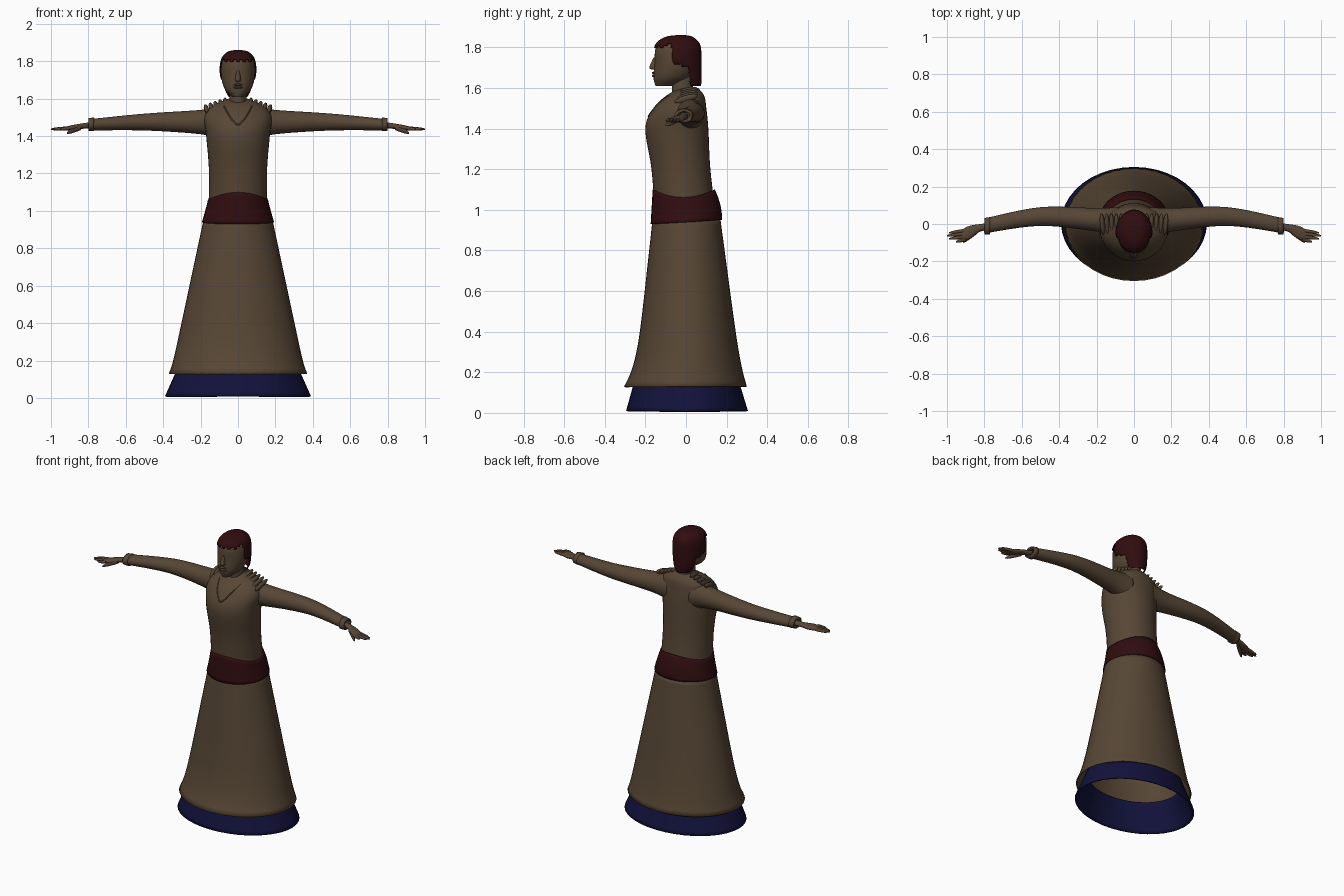
import bpy, bmesh, math
from mathutils import Vector
from mathutils.bvhtree import BVHTree

default_cube = bpy.data.objects.get("Cube")
if default_cube:
    bpy.data.objects.remove(default_cube, do_unlink=True)


def make_material(name, red, green, blue):
    material = bpy.data.materials.new(name)
    material.use_nodes = True
    colour = (red, green, blue, 1)
    material.diffuse_color = colour
    shader = material.node_tree.nodes["Principled BSDF"]
    shader.inputs["Base Color"].default_value = colour
    return material


brown = make_material("warm_brown", .095, .062, .036)
maroon = make_material("dark_maroon", .03, .004, .005)
navy = make_material("navy_blue", .006, .006, .045)


def finish(obj, material):
    """Assign the colour and smooth the shading of a part."""
    obj.data.materials.append(material)
    bpy.ops.object.select_all(action="DESELECT")
    obj.select_set(True)
    bpy.context.view_layer.objects.active = obj
    bpy.ops.object.shade_smooth_by_angle(angle=math.pi / 4)


def interpolate(rows, steps):
    """Catmull-Rom interpolation between cross-section rows."""
    padded = [rows[0], *rows, rows[-1]]
    result = []
    for before, start, end, after in zip(padded, padded[1:], padded[2:], padded[3:]):
        for step in range(steps):
            t = step / steps
            result.append([
                b + t / 2 * (c - a + t * (2 * a - 5 * b + 4 * c - d + t * (3 * (b - c) + d - a)))
                for a, b, c, d in zip(before, start, end, after)])
    return result + [rows[-1]]


def by_rule(rule, count=8):
    """Cross-section rows from a rule that runs from zero to one."""
    return [rule(index / count) for index in range(count + 1)]


def loft(name, rows, material, sideways=False, caps=False, sides=40, steps=6,
         keep=None, warp=None, thickness=0):
    """Elliptic sections. Upright rows hold z, half width, front and back;
    sideways rows hold x, y range and z range, and are mirrored."""
    bm = bmesh.new()
    rings = []
    for row in interpolate(rows, steps):
        if sideways:
            place, a_min, a_max, b_min, b_max = row
        else:
            place, a_max, b_min, b_max = row
            a_min = -a_max
        ring = []
        for index in range(sides):
            angle = math.tau * index / sides
            a = (a_min + a_max + (a_max - a_min) * math.cos(angle)) / 2
            b = (b_min + b_max + (b_max - b_min) * math.sin(angle)) / 2
            ring.append(bm.verts.new((place, a, b) if sideways else (a, b, place)))
        rings.append(ring)
    for lower, upper in zip(rings, rings[1:]):
        for index in range(sides):
            bm.faces.new((lower[index - 1], lower[index], upper[index], upper[index - 1]))
    if caps:
        bm.faces.new(rings[0])
        bm.faces.new(rings[-1])
    bmesh.ops.recalc_face_normals(bm, faces=bm.faces)
    if keep:
        unwanted = [face for face in bm.faces if not keep(face.calc_center_median())]
        bmesh.ops.delete(bm, geom=unwanted, context="FACES")
    if warp:
        for vert in bm.verts:
            warp(vert.co)
    mesh = bpy.data.meshes.new(name)
    bm.to_mesh(mesh)
    bm.free()
    obj = bpy.data.objects.new(name, mesh)
    bpy.context.collection.objects.link(obj)
    if thickness:
        obj.modifiers.new("thickness", "SOLIDIFY").thickness = thickness
    if sideways:
        obj.modifiers.new("mirror", "MIRROR")
    finish(obj, material)
    return obj


def finger(name, start, end, radius):
    """Mirrored pair of tapered fingers with rounded tips."""
    def section(t):
        x, y, z = Vector(start).lerp(Vector(end), t)
        r = radius * math.sqrt(1 - .9 * t ** 3)
        return x, y - r, y + r, z - r, z + r
    loft(name, by_rule(section), brown, sideways=True, caps=True, sides=12, steps=1)


def bead(name, location, scale, rotation=(0, 0, 0)):
    bpy.ops.mesh.primitive_uv_sphere_add(segments=16, ring_count=8, radius=1,
                                         location=location, rotation=rotation)
    obj = bpy.context.object
    obj.name = name
    obj.scale = scale
    finish(obj, brown)


# Skirts, with the hem flaring out at the bottom
loft("underskirt", by_rule(lambda t: (.01 + .18 * t, .39 - .08 * t, .05 * t - .295, .305 - .055 * t)),
     navy, steps=1, thickness=.012)
loft("skirt", by_rule(lambda t: (.95 - .82 * t, .185 + .175 * t + .01 * t ** 20,
                                 -.165 - .09 * t - .05 * t ** 8,
                                 .17 + .11 * t + .02 * t ** 8), count=30),
     brown, steps=1, thickness=.008)


# Sash, lower at the hips than at the middle
def dip_at_hips(co):
    co.z -= 1.5 * co.x ** 2 * (co.z - .94) / .16
    co.z += .06 * co.y * (1.1 - co.z) / .16


loft("sash", by_rule(lambda t: (.94 + .16 * t, .193 - .033 * t, .01 * t - .174, .178 - .036 * t * t)),
     maroon, steps=1, warp=dip_at_hips, thickness=.012)

# Torso with sloping shoulders
torso = loft("torso", [(.95, .16, -.15, .15), (1.2, .155, -.17, .12), (1.4, .17, -.2, .11),
                       (1.5, .18, -.16, .1), (1.56, .14, -.1, .09), (1.6, .05, -.03, .06)], brown)

# Neckline trim laid on the chest
surface = BVHTree.FromObject(torso, bpy.context.evaluated_depsgraph_get())
trim = bpy.data.curves.new("neckline_trim", "CURVE")
trim.dimensions = "3D"
trim.bevel_depth = .004
trim.materials.append(brown)
spline = trim.splines.new("POLY")
spline.points.add(16)
for index, point in enumerate(spline.points):
    s = index / 8 - 1
    origin = Vector((.075 * s, -1, 1.46 + .1 * abs(s) ** 1.5))
    hit = surface.ray_cast(origin, Vector((0, 1, 0)))[0]
    point.co = (*hit, 1)
bpy.context.collection.objects.link(bpy.data.objects.new("neckline_trim", trim))

# Shoulder pleats
for label, side in (("left", 1), ("right", -1)):
    for index in range(5):
        bead(f"{label}_shoulder_pleat_{index}",
             (side * (.065 + .026 * index), 0, 1.582 - .009 * index),
             (.013, .06, .018), (.3, side * .3, 0))

# Sleeves and cuffs
loft("sleeves", [(.08, -.06, .09, 1.38, 1.56), (.2, -.04, .085, 1.41, 1.54),
                 (.5, -.01, .09, 1.43, 1.52), (.8, -.05, .03, 1.43, 1.49)],
     brown, sideways=True, thickness=.006)
loft("cuffs", [(.77, -.055, .037, 1.426, 1.5), (.8, -.056, .032, 1.428, 1.496)],
     brown, sideways=True, steps=2, thickness=.015)

# Hands
loft("palms", [(.75, -.03, .01, 1.44, 1.48), (.82, -.04, 0, 1.44, 1.47),
               (.88, -.08, -.01, 1.43, 1.46), (.92, -.09, -.03, 1.43, 1.45)],
     brown, sideways=True, caps=True)
for index, label in enumerate(("little", "ring", "middle", "index")):
    y = -.035 - .016 * index
    finger(label + "_fingers", (.9, y, 1.442), (1 - .012 * (index - 1) ** 2, y - .012, 1.437), .01)
finger("thumbs", (.84, -.04, 1.446), (.915, -.097, 1.417), .014)

# Neck and head
loft("neck", [(1.53, .05, -.07, .05), (1.58, .045, -.07, .035), (1.66, .045, -.07, .035)], brown)
skull = [(1.72, .09, -.155, .06), (1.8, .084, -.148, .055), (1.84, .05, -.1, .02), (1.85, .01, -.04, -.02)]
loft("head", [(1.61, .03, -.15, -.06), (1.65, .07, -.16, .02), *skull], brown, caps=True)
loft("nose", [(1.69, .01, -.16, -.13), (1.7, .016, -.18, -.13), (1.75, .008, -.16, -.13)],
     brown, caps=True, sides=16)
for label, z in (("lower", 1.66), ("upper", 1.674)):
    bead(label + "_lip", (0, -.156, z), (.024, .012, .007))


# Hair shell, cut along a scalloped hairline
def inside_hairline(co):
    if co.y > .02:
        return True
    if co.y > -.07:
        return co.z > 1.7 - .4 * co.y
    return co.z > 1.805 - .012 * math.cos(co.x * 190)


crown = [(z + .01, width + .007, front - .005, back + .016) for z, width, front, back in skull]
loft("hair", [(1.61, .05, -.04, .074), (1.65, .072, -.07, .077), *crown],
     maroon, caps=True, sides=64, keep=inside_hairline, thickness=.006)
